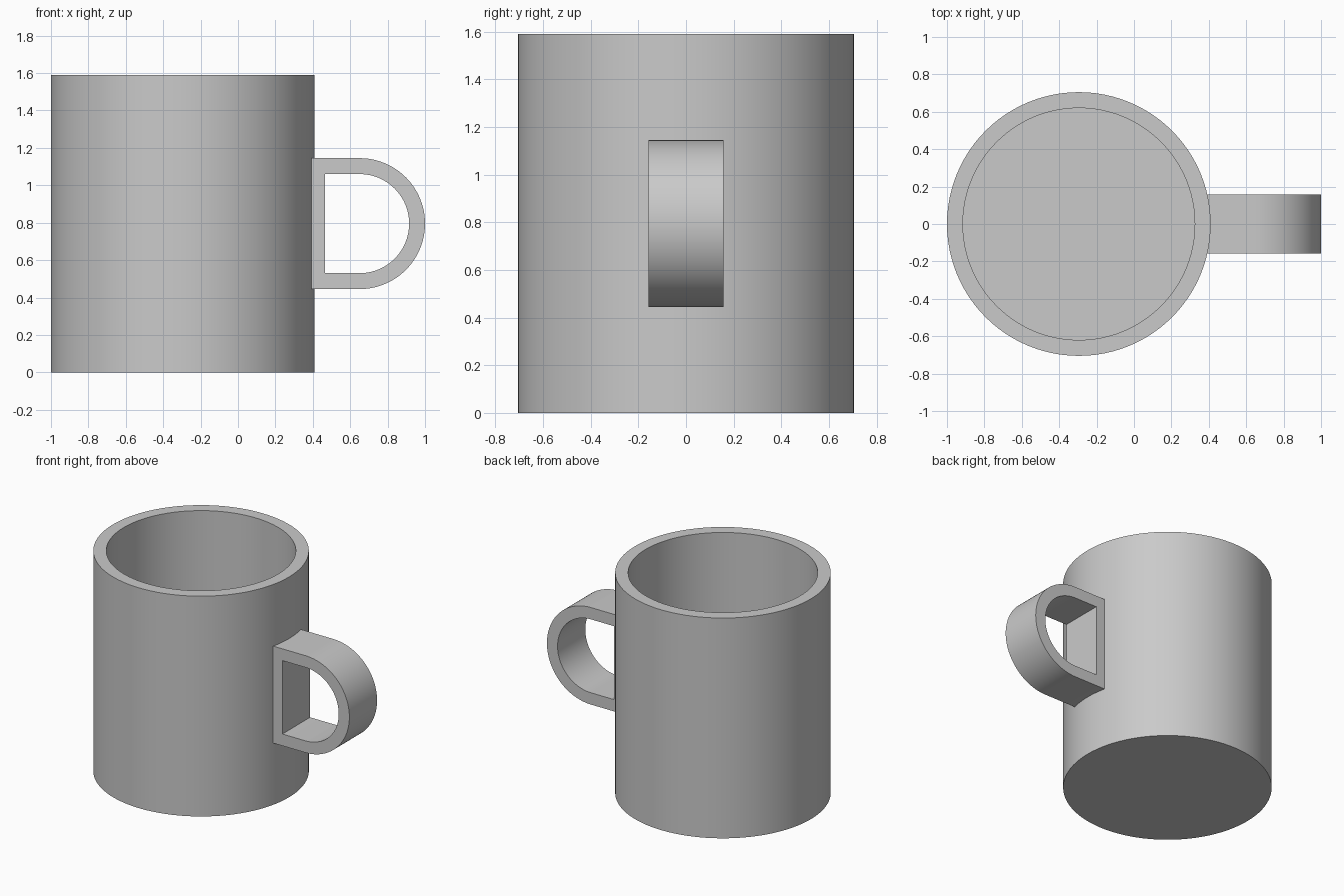
import bpy
import bmesh
from math import sin, cos, pi, radians

if "Cube" in bpy.data.objects:
    bpy.data.objects.remove(bpy.data.objects["Cube"], do_unlink=True)

GREY = (0.59, 0.59, 0.59, 1.0)
grey = bpy.data.materials.new("light_grey")
grey.use_nodes = True
grey.diffuse_color = GREY
grey.node_tree.nodes["Principled BSDF"].inputs["Base Color"].default_value = GREY


def finish(name, bm, location):
    """Turn a bmesh into a smooth-shaded object with sharp rims."""
    bmesh.ops.recalc_face_normals(bm, faces=bm.faces)
    mesh = bpy.data.meshes.new(name)
    bm.to_mesh(mesh)
    bm.free()
    mesh.materials.append(grey)
    obj = bpy.data.objects.new(name, mesh)
    obj.location = location
    bpy.context.collection.objects.link(obj)
    bpy.ops.object.select_all(action='DESELECT')
    obj.select_set(True)
    bpy.context.view_layer.objects.active = obj
    bpy.ops.object.shade_smooth_by_angle(angle=radians(30))
    return obj


def bridge(bm, a, b):
    """Join two closed rings of equal length with quads."""
    n = len(a)
    for i in range(n):
        j = (i + 1) % n
        bm.faces.new((a[i], a[j], b[j], b[i]))


# Cup: rings from the underside, up the wall, over the rim, down to the floor
radius, wall, height, sides = 0.705, 0.085, 1.59, 96
inner = radius - wall
bm = bmesh.new()
rings = []
for r, z in [(radius, 0), (radius, height), (inner, height), (inner, wall)]:
    rings.append([bm.verts.new((r * cos(2 * pi * i / sides), r * sin(2 * pi * i / sides), z))
                  for i in range(sides)])
for lower, upper in zip(rings, rings[1:]):
    bridge(bm, lower, upper)
bm.faces.new(rings[0])
bm.faces.new(rings[-1])
finish("cup", bm, (radius - 1, 0, 0))


# Handle: D-shaped band whose straight side sinks into the cup wall
def d_outline(bm, back, r, y, steps=48):
    points = [(back, -r)]
    for i in range(steps + 1):
        a = -pi / 2 + pi * i / steps
        points.append((r * cos(a), r * sin(a)))
    points.append((back, r))
    return [bm.verts.new((x, y, z)) for x, z in points]


outer_r, half_width = 0.35, 0.158
bm = bmesh.new()
loops = [d_outline(bm, back, r, y) for back, r, y in [
    (-0.27, outer_r, -half_width),
    (-0.27, outer_r, half_width),
    (-0.185, outer_r - wall, half_width),
    (-0.185, outer_r - wall, -half_width)]]
for k in range(4):
    bridge(bm, loops[k], loops[(k + 1) % 4])
finish("handle", bm, (1 - outer_r, 0, height / 2))
